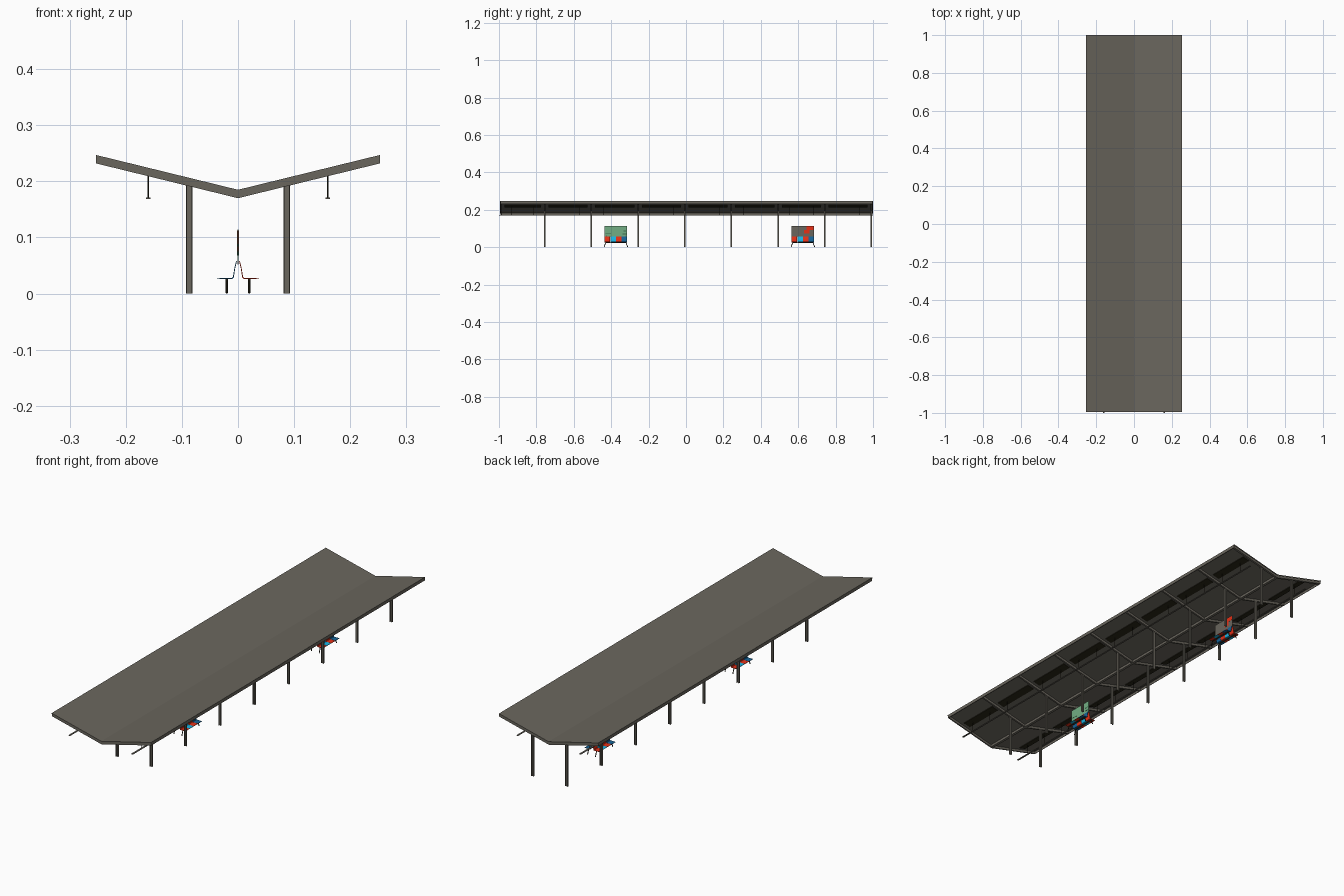
import bpy, bmesh, math
from mathutils import Vector

if "Cube" in bpy.data.objects:
    bpy.data.objects.remove(bpy.data.objects["Cube"])

def mat(name, rgb):
    m = bpy.data.materials.new(name)
    m.diffuse_color = (*rgb, 1)
    m.use_nodes = True
    m.node_tree.nodes["Principled BSDF"].inputs["Base Color"].default_value = m.diffuse_color
    return m

STEEL = mat("warm grey steel", (0.143, 0.132, 0.109))
DARK = mat("near black", (0.02, 0.017, 0.008))
RED = mat("red", (0.8, 0.03, 0.008))
CYAN = mat("cyan", (0.01, 0.47, 0.8))
BLUE = mat("deep blue", (0.008, 0.13, 0.32))
GREEN = mat("sign green", (0.17, 0.42, 0.23))
DGREEN = mat("dark green", (0.04, 0.14, 0.07))

def prism(name, pts, y0, y1, m):
    """Extrude an x-z profile along y."""
    bm = bmesh.new()
    f = bm.faces.new([bm.verts.new((x, y0, z)) for x, z in pts])
    r = bmesh.ops.extrude_face_region(bm, geom=[f])
    bmesh.ops.translate(bm, vec=(0, y1 - y0, 0),
                        verts=[v for v in r["geom"] if isinstance(v, bmesh.types.BMVert)])
    bmesh.ops.recalc_face_normals(bm, faces=bm.faces)
    me = bpy.data.meshes.new(name)
    bm.to_mesh(me)
    bm.free()
    me.materials.append(m)
    ob = bpy.data.objects.new(name, me)
    bpy.context.collection.objects.link(ob)
    return ob

def box(name, x0, x1, y0, y1, z0, z1, m):
    return prism(name, [(x0, z0), (x1, z0), (x1, z1), (x0, z1)], y0, y1, m)

def rod(name, a, b, r, m):
    a, b = Vector(a), Vector(b)
    bpy.ops.mesh.primitive_cylinder_add(vertices=8, radius=r, depth=(b - a).length, location=(a + b) / 2)
    ob = bpy.context.object
    ob.name = name
    ob.rotation_euler = (b - a).to_track_quat('Z', 'Y').to_euler()
    ob.data.materials.append(m)
    return ob

HALF, TOP, EDGE, SHEET, DEPTH = 0.253, 0.185, 0.062, 0.004, 0.015

def roof_z(x):
    return TOP + EDGE * abs(x) / HALF

def vee(name, y0, y1, d0, d1, m, w=HALF):
    """V-shaped slab lying between two depths below the roof top."""
    xs = (-w, 0, w)
    pts = [(x, roof_z(x) - d0) for x in xs] + [(x, roof_z(x) - d1) for x in reversed(xs)]
    return prism(name, pts, y0, y1, m)

# Roof sheet, end trims, gutter
vee("roof_sheet", -0.995, 1, 0, SHEET, STEEL)
for y0, y1 in ((-0.993, -0.987), (0.992, 0.998)):
    vee("end_trim", y0, y1, SHEET, DEPTH, STEEL)
prism("centre_beam", [(-0.006, TOP - 0.002), (0, TOP - 0.003), (0.006, TOP - 0.002),
                      (0.006, TOP - DEPTH + 0.0015), (0, TOP - DEPTH), (-0.006, TOP - DEPTH + 0.0015)],
      -0.987, 0.992, STEEL)

# Rafters with a pair of H-section posts under each
rafters = [-0.755 + 0.2495 * i for i in range(8)]
for y in rafters:
    vee("rafter", y - 0.004, y + 0.004, SHEET, DEPTH, STEEL, HALF - 0.003)
    for s in (-1, 1):
        c = s * 0.087
        for e in (-1, 1):
            fx = c + e * 0.0045
            box("post_flange", fx - 0.001, fx + 0.001, y - 0.004, y + 0.004, 0, 0.194, STEEL)
        box("post_web", c - 0.0035, c + 0.0035, y - 0.001, y + 0.001, 0, 0.194, STEEL)

bays = list(zip([-0.99] + rafters[:-1], rafters))
for s in (-1, 1):
    # Edge trim along the eaves
    x0, x1 = s * (HALF - 0.003), s * HALF
    prism("eaves_trim", [(x0, roof_z(x0) - SHEET), (x1, roof_z(x1) - SHEET),
                         (x1, roof_z(x1) - DEPTH), (x0, roof_z(x0) - DEPTH)], -0.987, 0.992, STEEL)
    # Dark soffit strips in each bay
    for a, b in bays:
        x0, x1 = s * 0.145, s * 0.178
        prism("soffit_strip", [(x0, roof_z(x0) - SHEET), (x1, roof_z(x1) - SHEET),
                               (x1, roof_z(x1) - 0.007), (x0, roof_z(x0) - 0.007)], a + 0.02, b - 0.02, DARK)
    # Hanging light rail
    c = s * 0.16
    box("light_rail", c - 0.004, c + 0.004, -1, 1, 0.169, 0.1715, STEEL)
    for a, b in bays:
        for t in (0.25, 0.75):
            y = a + (b - a) * t
            rod("rail_hanger", (c, y, 0.171), (c, y, roof_z(c) - SHEET), 0.001, DARK)

# Back-to-back benches with a sign panel between them
def bench(yc, panel):
    cols = (RED, CYAN, RED, BLUE)
    for s in (-1, 1):
        for i in range(4):
            # the far side is the near side turned half a circle
            y = yc + s * (-0.045 + 0.03 * i)
            # one bent shell: seat, curve and leaning back
            path = [(0.037, 0.0265), (0.01, 0.026), (0.0075, 0.029), (0.005, 0.045), (0.002, 0.058)]
            inner = [(0.0035, 0.058), (0.0065, 0.045), (0.009, 0.030), (0.011, 0.028), (0.037, 0.028)]
            prism("seat_shell", [(s * x, z) for x, z in path + inner], y - 0.0147, y + 0.0147, cols[i])
        box("seat_rail", s * 0.018, s * 0.022, yc - 0.056, yc + 0.056, 0.023, 0.0262, DARK)
        for e in (-1, 1):
            rod("bench_leg", (s * 0.02, yc + e * 0.054, 0.025), (s * 0.02, yc + e * 0.063, 0.001), 0.002, DARK)
    for e in (-1, 1):
        box("sign_support", -0.001, 0.001, yc + e * 0.05 - 0.0015, yc + e * 0.05 + 0.0015, 0.052, 0.062, STEEL)
    box("sign_panel", -0.001, 0.001, yc - 0.06, yc + 0.06, 0.058, 0.114, panel)

bench(-0.375, GREEN)
bench(0.625, STEEL)

# Painted patches on the signs
for y0, y1, z0, z1 in ((-0.34, -0.318, 0.068, 0.074), (-0.335, -0.32, 0.084, 0.088), (-0.43, -0.40, 0.072, 0.075)):
    box("sign_patch", -0.0015, 0.0015, y0, y1, z0, z1, DGREEN)
for y0, y1, z0, z1 in ((0.645, 0.682, 0.092, 0.112), (0.632, 0.66, 0.074, 0.092)):
    box("sign_red_patch", -0.0015, 0.0015, y0, y1, z0, z1, RED)
